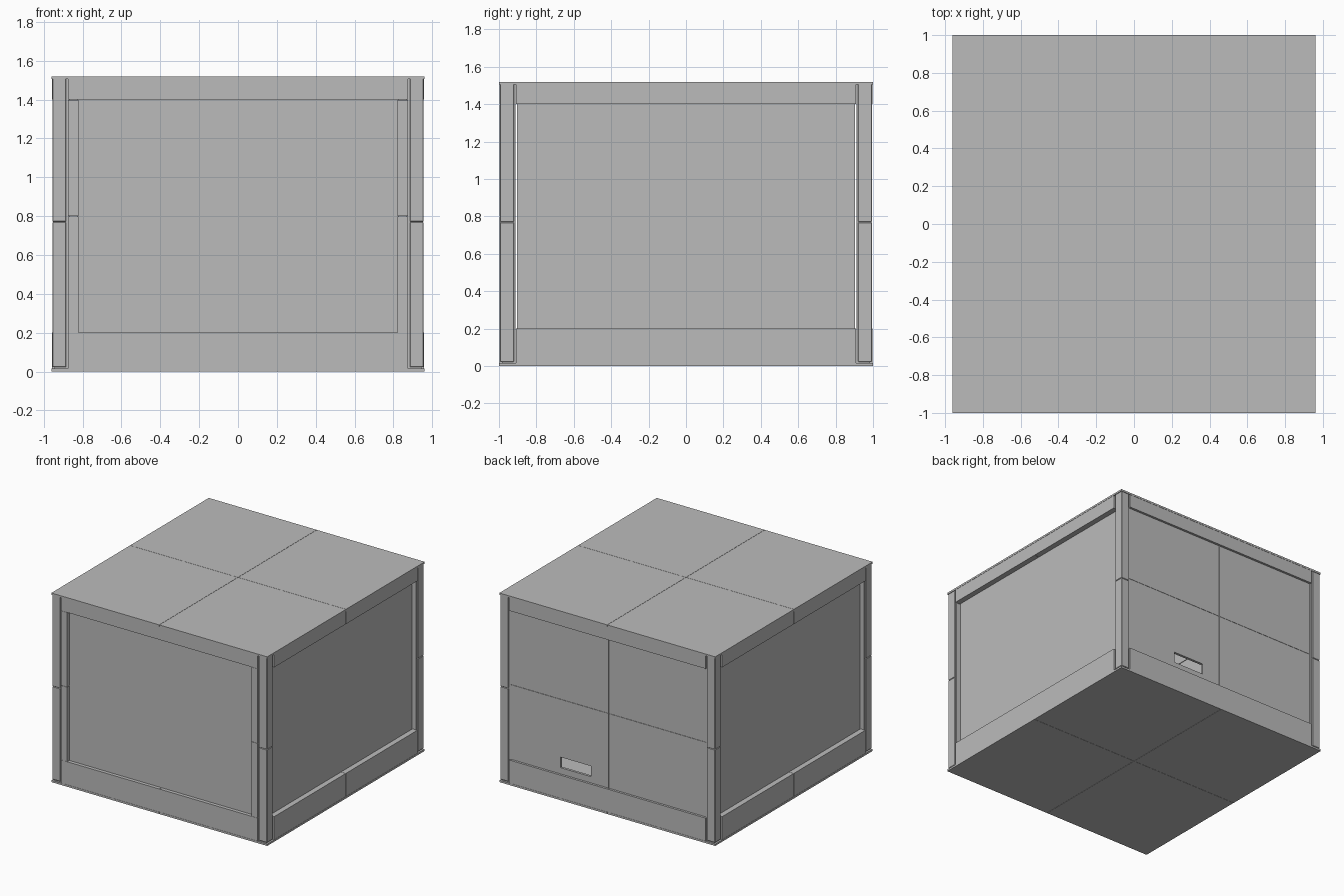
import bpy
from mathutils import Vector

if "Cube" in bpy.data.objects:
    bpy.data.objects.remove(bpy.data.objects["Cube"])

# One plain grey for every part
grey = bpy.data.materials.new("plain grey")
grey.use_nodes = True
colour = (0.5, 0.5, 0.5, 1)
grey.diffuse_color = colour
grey.node_tree.nodes["Principled BSDF"].inputs["Base Color"].default_value = colour

W, D, H = 0.96, 1.0, 1.52          # half width, half depth, height
PLATE = 0.015                      # roof and floor thickness
LOW, HIGH, MID = 0.2, 1.4, 0.8     # opening heights and panel seam
GAP = 0.001                        # half of a hairline seam
FACE = 0.002                       # setback of the walls from the plates


def box(name, x, y, z, bevel=0):
    """Box spanning three (low, high) ranges given in any order."""
    lo = Vector(min(r) for r in (x, y, z))
    hi = Vector(max(r) for r in (x, y, z))
    bpy.ops.mesh.primitive_cube_add(size=1, location=(lo + hi) / 2)
    ob = bpy.context.object
    ob.name = name
    ob.dimensions = hi - lo
    bpy.ops.object.transform_apply(location=False, rotation=False, scale=True)
    ob.data.materials.append(grey)
    if bevel:
        mod = ob.modifiers.new("edge chamfer", 'BEVEL')
        mod.width, mod.segments = bevel, 1
    return ob


# Roof and floor, four tiles each
for sx in (-1, 1):
    for sy in (-1, 1):
        x, y = (sx * GAP, sx * W), (sy * GAP, sy * D)
        box("roof_tile", x, y, (H - PLATE, H))
        box("floor_tile", x, y, (0, PLATE))

# Corner posts: a recessed core with two stacked covers
for sx in (-1, 1):
    for sy in (-1, 1):
        box("post_core", (sx * 0.868, sx * 0.945), (sy * 0.911, sy * 0.985),
            (PLATE, H - PLATE))
        for z in ((0.022, 0.77 - GAP), (0.77 + GAP, 1.508)):
            box("post_cover", (sx * 0.885, sx * 0.955), (sy * 0.92, sy * 0.995), z, 0.003)

# Top and bottom rails on all four walls, split in the middle
for z in ((PLATE, LOW), (HIGH, H - PLATE)):
    for side in (-1, 1):
        for half in (-1, 1):
            box("end_rail", (half * GAP, half * 0.874),
                (side * (D - 0.06), side * (D - FACE)), z)
            box("side_rail", (side * (W - 0.07), side * (W - FACE)),
                (half * GAP, half * 0.91), z)

# Side wall panels, set back and free at the post edges
for side, name in ((1, "left_panel"), (-1, "right_panel")):
    box(name, (side * 0.895, side * 0.915), (-0.903, 0.903), (LOW - 0.02, HIGH + 0.02))

# Front wall: stiles in two lengths and one large panel
for side in (-1, 1):
    for z in ((LOW + GAP, MID - GAP), (MID + GAP, HIGH - GAP)):
        box("front_stile", (side * 0.82, side * 0.874), (-D + FACE, -D + 0.06), z)
box("front_panel", (-0.83, 0.83), (-0.97, -0.95), (LOW - 0.02, HIGH + 0.02))

# Back wall: four panels, the lower left one with a slot
back = (0.96, 0.98)
slot_x, slot_z = (0.16, 0.43), (0.25, 0.335)
for z in ((LOW, MID - GAP), (MID + GAP, HIGH)):
    for side in (-1, 1):
        panel = box("back_panel", (side * GAP, side * 0.874), back, z)
        if side == 1 and z[0] == LOW:
            cutter = box("slot_cutter", slot_x, (0.9, 1.05), slot_z)
            cutter.hide_render = True
            cutter.hide_set(True)
            cut = panel.modifiers.new("slot", 'BOOLEAN')
            cut.operation, cut.object = 'DIFFERENCE', cutter
